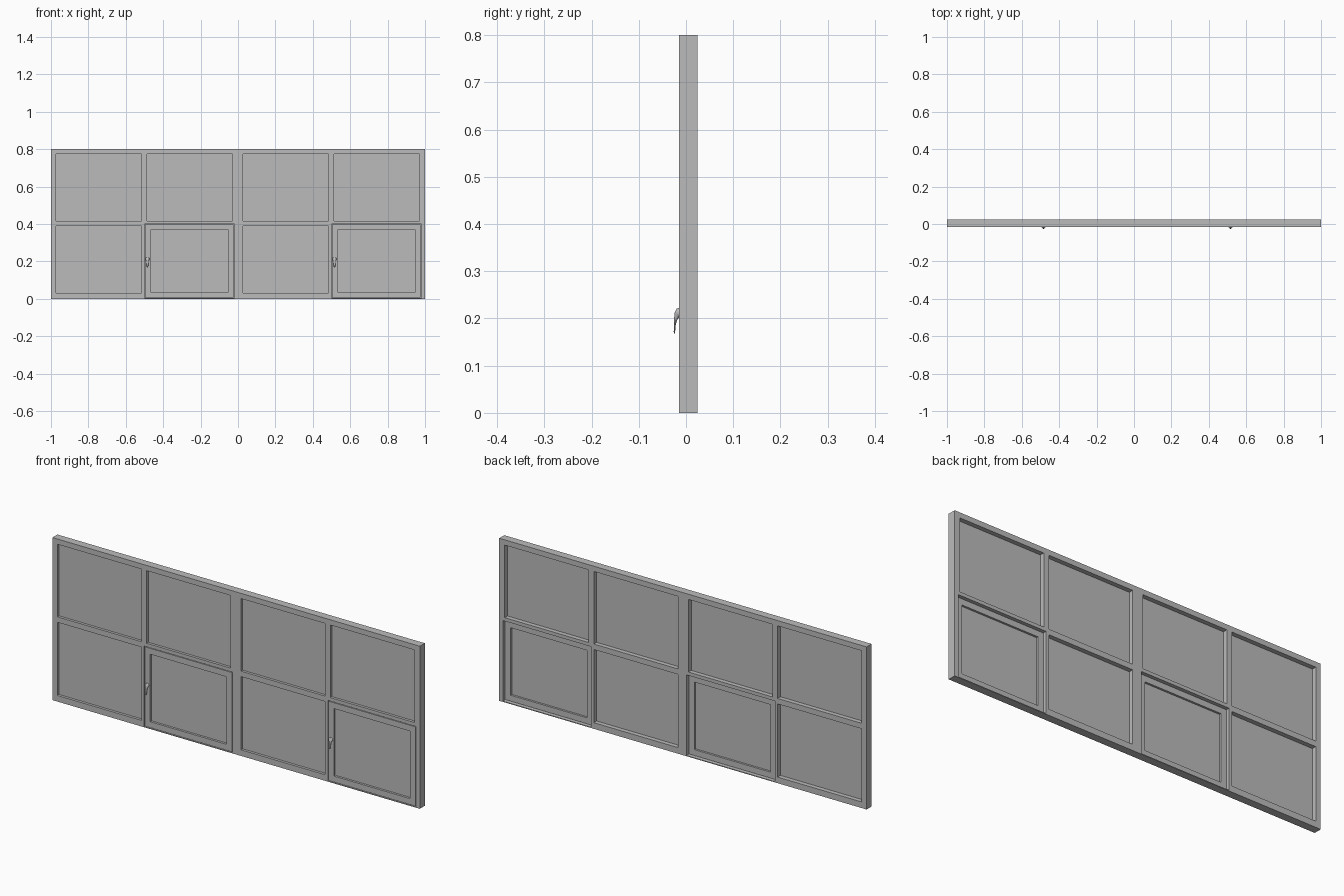
import bpy, bmesh, math
from mathutils import Vector

cube = bpy.data.objects.get("Cube")
if cube:
    bpy.data.objects.remove(cube, do_unlink=True)

grey = bpy.data.materials.new("window grey")
grey.use_nodes = True
grey.diffuse_color = (0.5, 0.5, 0.5, 1)
grey.node_tree.nodes["Principled BSDF"].inputs["Base Color"].default_value = (0.5, 0.5, 0.5, 1)


def finish(bm, name):
    bmesh.ops.recalc_face_normals(bm, faces=bm.faces)
    mesh = bpy.data.meshes.new(name)
    bm.to_mesh(mesh)
    bm.free()
    mesh.materials.append(grey)
    obj = bpy.data.objects.new(name, mesh)
    bpy.context.collection.objects.link(obj)
    return obj


def plate(name, rect, holes, front, back):
    """Upright slab with rectangular openings; rects are (x0, x1, z0, z1)."""
    rects = [rect] + holes
    xs = sorted({v for r in rects for v in r[:2]})
    zs = sorted({v for r in rects for v in r[2:]})
    bm = bmesh.new()
    verts = {(x, z): bm.verts.new((x, front, z)) for x in xs for z in zs}
    for x0, x1 in zip(xs, xs[1:]):
        for z0, z1 in zip(zs, zs[1:]):
            cx, cz = (x0 + x1) / 2, (z0 + z1) / 2
            if not any(h[0] < cx < h[1] and h[2] < cz < h[3] for h in holes):
                bm.faces.new([verts[p] for p in ((x0, z0), (x1, z0), (x1, z1), (x0, z1))])
    bmesh.ops.delete(bm, geom=[v for v in bm.verts if not v.link_faces], context='VERTS')
    ext = bmesh.ops.extrude_face_region(bm, geom=bm.faces[:], use_keep_orig=True)
    moved = [g for g in ext["geom"] if isinstance(g, bmesh.types.BMVert)]
    bmesh.ops.translate(bm, verts=moved, vec=Vector((0, back - front, 0)))
    return finish(bm, name)


def inset(r, d):
    return (r[0] + d, r[1] - d, r[2] + d, r[3] - d)


def handle(name, x):
    """Curved lever lofted from oval rings: (y, z, half width, half thickness)."""
    rings = [(-0.0145, 0.212, 0.011, 0.010), (-0.0165, 0.212, 0.011, 0.0095),
             (-0.019, 0.208, 0.009, 0.007), (-0.0215, 0.200, 0.006, 0.004),
             (-0.0235, 0.188, 0.005, 0.002), (-0.0245, 0.172, 0.004, 0.0015),
             (-0.0245, 0.168, 0.002, 0.001)]
    sides = 12
    bm = bmesh.new()
    loops = []
    for i, (y, z, w, t) in enumerate(rings):
        # rings turn from facing the sash to facing down the lever
        turn = math.radians(85) * min(i / 4, 1)
        loop = []
        for k in range(sides):
            a = math.tau * k / sides
            s = math.sin(a) * t
            loop.append(bm.verts.new((x + math.cos(a) * w, y - s * math.sin(turn),
                                      z + s * math.cos(turn))))
        loops.append(loop)
    for a, b in zip(loops, loops[1:]):
        for k in range(sides):
            n = (k + 1) % sides
            bm.faces.new((a[k], a[n], b[n], b[k]))
    bm.faces.new(loops[0])
    bm.faces.new(loops[-1])
    obj = finish(bm, name)
    bpy.ops.object.select_all(action='DESELECT')
    obj.select_set(True)
    bpy.context.view_layer.objects.active = obj
    bpy.ops.object.shade_smooth_by_angle(angle=math.radians(50))


FRONT, BACK = -0.015, 0.024
columns = [(-0.973, -0.515), (-0.487, -0.03), (0.027, 0.485), (0.513, 0.97)]

# openings: fixed panes above, alternating fixed panes and sashes below
fixed = [(a, b, 0.417, 0.774) for a, b in columns]
fixed += [(a, b, 0.03, 0.39) for a, b in columns[::2]]
sashes = [(-0.5, -0.02, 0.004, 0.4), (0.5, 0.98, 0.004, 0.4)]

plate("outer_frame", (-1, 1, 0, 0.8), fixed + sashes, FRONT, BACK)

# fixed glazing
for i, r in enumerate(fixed):
    plate(f"fixed_pane_{i + 1}", r, [], -0.002, 0.002)

# opening sashes with their glazing and handles
for side, r in zip(("right", "left"), sashes):
    outer = inset(r, 0.003)
    opening = inset(r, 0.032)
    plate(f"{side}_sash", outer, [opening], FRONT, 0.010)
    plate(f"{side}_sash_pane", opening, [], -0.004, 0.0)
    # stop strip closing the gap around the sash
    plate(f"{side}_sash_stop", r, [inset(r, 0.004)], -0.006, 0.002)
    handle(f"{side}_handle", r[0] + 0.016)
